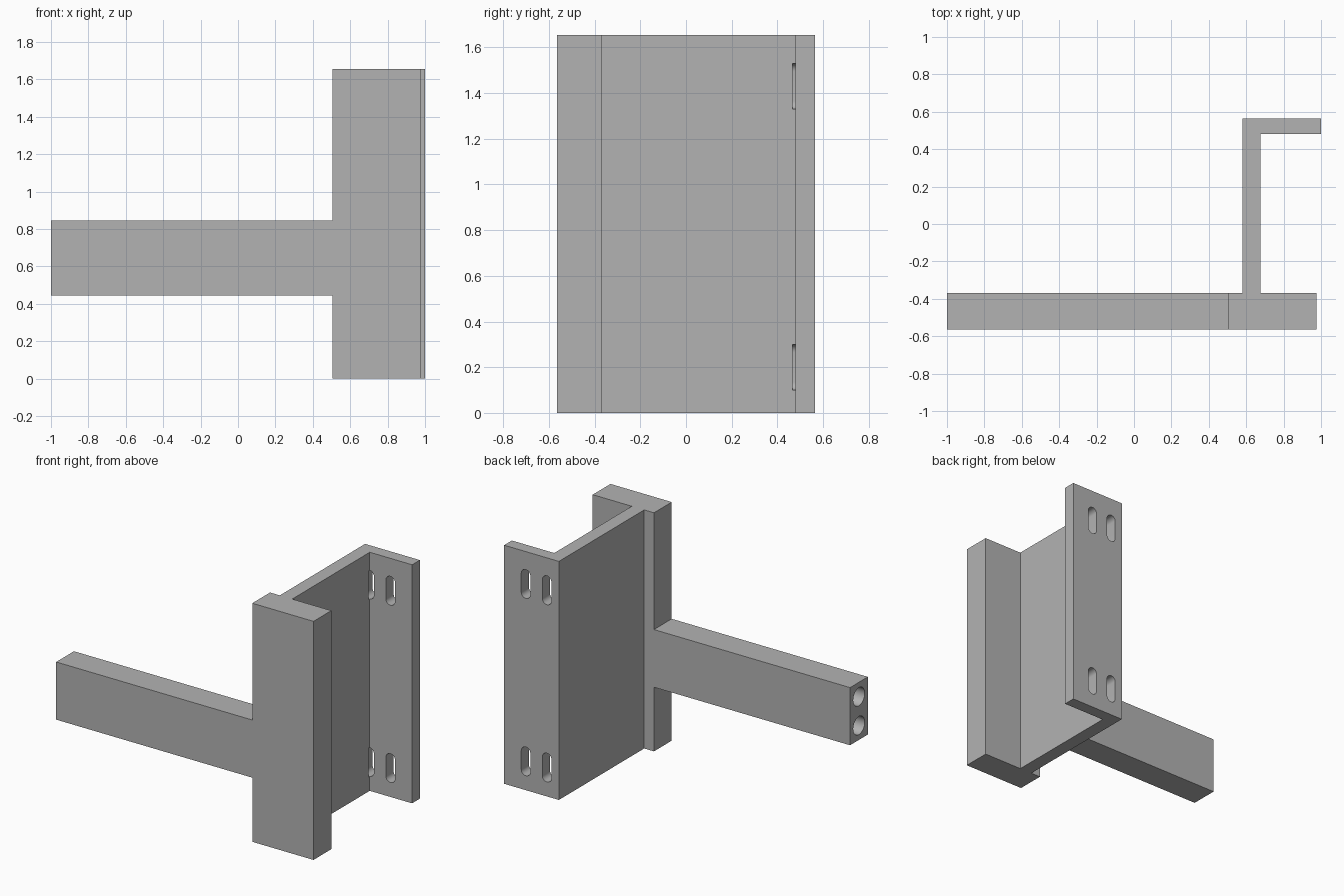
import bpy
import bmesh
import math
from mathutils import Matrix, Vector

if "Cube" in bpy.data.objects:
    bpy.data.objects.remove(bpy.data.objects["Cube"], do_unlink=True)

HEIGHT = 1.655
FRONT, BACK = -0.565, 0.565

grey = bpy.data.materials.new("plain grey")
grey.use_nodes = True
colour = (0.45, 0.45, 0.45, 1)
grey.diffuse_color = colour
grey.node_tree.nodes["Principled BSDF"].inputs["Base Color"].default_value = colour


def prism(name, outline, depth, matrix=Matrix()):
    """Extrude a flat outline along local z, then place it."""
    bm = bmesh.new()
    face = bm.faces.new([bm.verts.new((x, y, 0)) for x, y in outline])
    grown = bmesh.ops.extrude_face_region(bm, geom=[face])["geom"]
    bmesh.ops.translate(bm, vec=Vector((0, 0, depth)),
                        verts=[v for v in grown if isinstance(v, bmesh.types.BMVert)])
    bm.transform(matrix)
    bmesh.ops.recalc_face_normals(bm, faces=bm.faces)
    mesh = bpy.data.meshes.new(name)
    bm.to_mesh(mesh)
    bm.free()
    mesh.materials.append(grey)
    obj = bpy.data.objects.new(name, mesh)
    bpy.context.collection.objects.link(obj)
    return obj


def stadium(radius, straight, steps=16):
    """Round-ended outline, long along y; a plain circle if straight is 0."""
    points = []
    for side in (1, -1):
        last = steps + 1 if straight else steps
        for i in range(last):
            a = math.pi * i / steps
            points.append((side * radius * math.cos(a),
                           side * (radius * math.sin(a) + straight / 2)))
    return points


def combine(target, tool, operation):
    bpy.context.view_layer.objects.active = target
    mod = target.modifiers.new(operation.lower(), 'BOOLEAN')
    mod.operation, mod.solver, mod.object = operation, 'EXACT', tool
    bpy.ops.object.modifier_apply(modifier=mod.name)
    bpy.data.objects.remove(tool, do_unlink=True)


# Upright: front plate, web and back flange as one extruded section
section = [(0.505, FRONT), (0.975, FRONT), (0.975, -0.37), (0.675, -0.37),
           (0.675, 0.48), (1, 0.48), (1, BACK), (0.58, BACK),
           (0.58, -0.37), (0.505, -0.37)]
bracket = prism("bracket", section, HEIGHT)

# Side arm, flush with the front plate
arm = prism("side_arm", [(-1, FRONT), (0.55, FRONT), (0.55, -0.37), (-1, -0.37)],
            0.4, Matrix.Translation((0, 0, 0.445)))
combine(bracket, arm, 'UNION')

# Slots through the back flange, the inner pair notching the web
for x in (0.672, 0.834):
    for z in (0.2, 1.43):
        place = Matrix.Translation((x, 0.7, z)) @ Matrix.Rotation(math.pi / 2, 4, 'X')
        combine(bracket, prism("slot_cutter", stadium(0.035, 0.13), 0.233, place),
                'DIFFERENCE')

# Blind holes in the end of the arm
for z in (0.545, 0.745):
    place = Matrix.Translation((-1.1, -0.4675, z)) @ Matrix.Rotation(math.pi / 2, 4, 'Y')
    combine(bracket, prism("hole_cutter", stadium(0.063, 0), 0.5, place), 'DIFFERENCE')

bpy.ops.object.select_all(action='DESELECT')
bracket.select_set(True)
bpy.context.view_layer.objects.active = bracket
bpy.ops.object.shade_smooth_by_angle(angle=math.radians(30))
